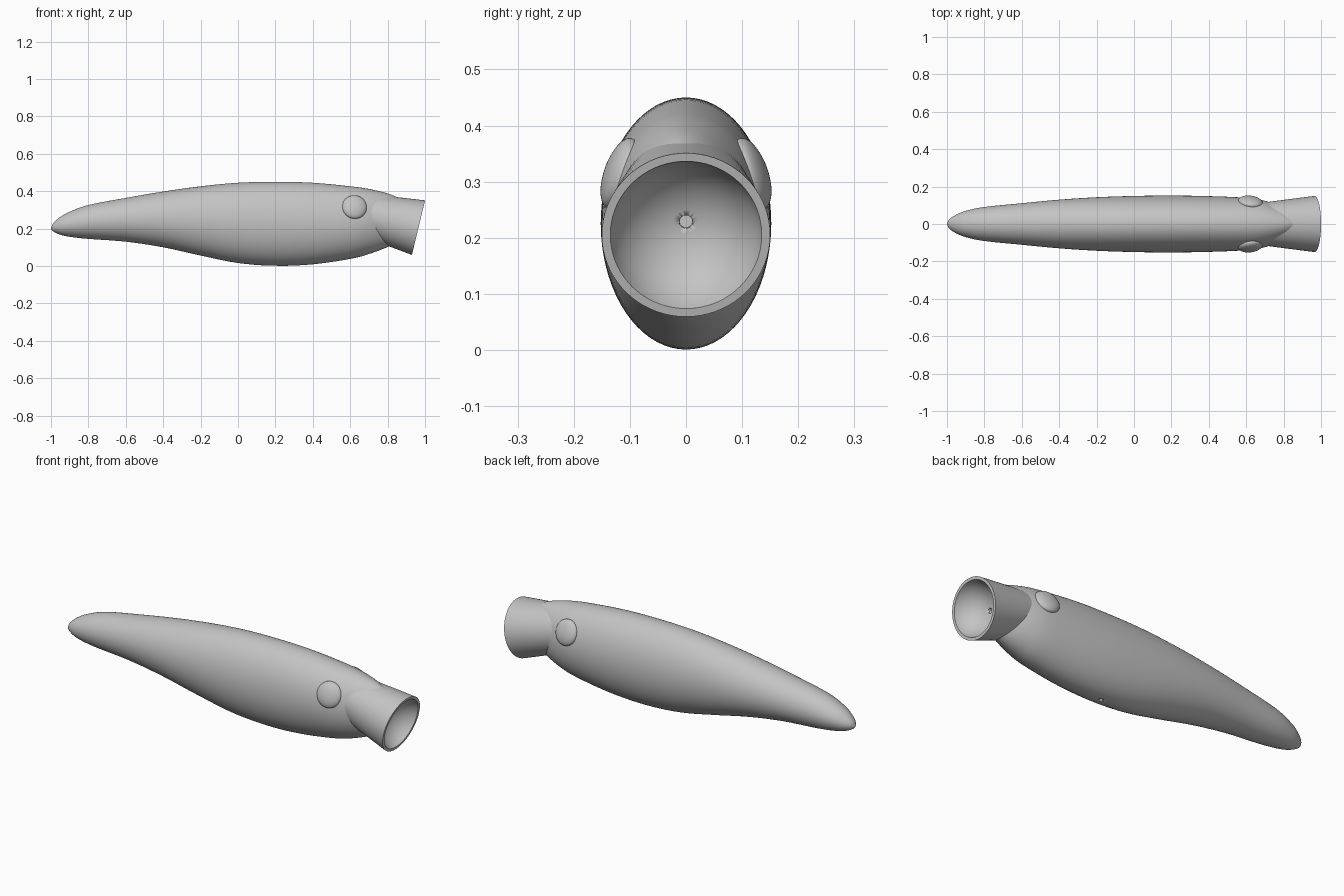
import bpy, bmesh, math
from mathutils import Vector, Matrix

cube = bpy.data.objects.get("Cube")
if cube:
    bpy.data.objects.remove(cube, do_unlink=True)

grey = bpy.data.materials.new("plain_grey")
grey.use_nodes = True
grey.diffuse_color = (0.55, 0.55, 0.55, 1)
grey.node_tree.nodes["Principled BSDF"].inputs["Base Color"].default_value = (0.55, 0.55, 0.55, 1)


def finish(name, bm, angle=35):
    bmesh.ops.recalc_face_normals(bm, faces=bm.faces)
    mesh = bpy.data.meshes.new(name)
    bm.to_mesh(mesh)
    bm.free()
    mesh.materials.append(grey)
    obj = bpy.data.objects.new(name, mesh)
    bpy.context.collection.objects.link(obj)
    activate(obj)
    bpy.ops.object.shade_smooth_by_angle(angle=math.radians(angle))
    return obj


def activate(obj):
    bpy.ops.object.select_all(action='DESELECT')
    obj.select_set(True)
    bpy.context.view_layer.objects.active = obj


def loft(rings, closed=False):
    """Skin a list of equal rings; cap both ends unless the loop closes."""
    bm = bmesh.new()
    loops = [[bm.verts.new(p) for p in ring] for ring in rings]
    pairs = list(zip(loops, loops[1:])) + ([(loops[-1], loops[0])] if closed else [])
    n = len(loops[0])
    for a, b in pairs:
        for i in range(n):
            j = (i + 1) % n
            bm.faces.new((a[i], a[j], b[j], b[i]))
    if not closed:
        bm.faces.new(loops[0])
        bm.faces.new(loops[-1])
    return bm


def catmull(pts, steps):
    """Smooth curve through the given stations."""
    p = [Vector(v) for v in pts]
    p = [2 * p[0] - p[1]] + p + [2 * p[-1] - p[-2]]
    out = []
    for a, b, c, d in zip(p, p[1:], p[2:], p[3:]):
        for s in range(steps):
            t = s / steps
            out.append(0.5 * (2 * b + (c - a) * t + (2 * a - 5 * b + 4 * c - d) * t**2
                              + (3 * b - a - 3 * c + d) * t**3))
    return out + [p[-2]]


def drill(target, centre, axis, radius, length):
    bm = bmesh.new()
    rot = Vector(axis).to_track_quat('Z', 'Y').to_matrix().to_4x4()
    bmesh.ops.create_cone(bm, cap_ends=True, segments=24, radius1=radius, radius2=radius,
                          depth=length, matrix=Matrix.Translation(centre) @ rot)
    cutter = finish("drill_helper", bm)
    cutter.hide_render = True
    activate(target)
    mod = target.modifiers.new("hole", 'BOOLEAN')
    mod.operation, mod.object, mod.solver = 'DIFFERENCE', cutter, 'EXACT'
    bpy.ops.object.modifier_apply(modifier=mod.name)
    bpy.data.objects.remove(cutter, do_unlink=True)


# Body: elliptical sections given as x, top, bottom, half width
stations = [(-1, .206, .196, .004), (-.985, .232, .183, .027), (-.95, .262, .167, .05),
            (-.9, .290, .156, .070), (-.8, .326, .145, .091), (-.6, .364, .130, .111),
            (-.4, .398, .100, .130), (-.2, .426, .056, .143), (0, .445, .016, .150),
            (.2, .450, .001, .152), (.4, .445, .009, .149), (.6, .426, .038, .140),
            (.7, .412, .064, .124), (.8, .388, .102, .088), (.86, .364, .14, .05)]
N = 72
rings = []
for x, top, low, half in catmull(stations, 5):
    mid, tall = (top + low) / 2, (top - low) / 2
    rings.append([(x, half * math.cos(k * math.tau / N), mid + tall * math.sin(k * math.tau / N))
                  for k in range(N)])
body = finish("body", loft(rings))
drill(body, (.2, 0, 0), (0, 0, 1), .009, .12)

# Cupped collar: closed profile (distance along axis, radius) turned round a tilted axis
rim, axis = Vector((.965, 0, .205)), Vector((.972, 0, -.235)).normalized()
side, up = Vector((0, 1, 0)), axis.cross(Vector((0, 1, 0)))
depth, inner = .1, .135
sphere = (inner**2 + depth**2) / (2 * depth)
sweep = math.asin(inner / sphere)
bowl = [(sphere - depth - sphere * math.cos(sweep * s / 16), sphere * math.sin(sweep * s / 16))
        for s in range(16, 0, -1)] + [(-depth, .0005)]
profile = [(-.27, .0005), (-.27, .116), (-.13, .134), (0, .15)] + bowl
turned = [[rim + axis * a + r * (side * math.cos(k * math.tau / N) + up * math.sin(k * math.tau / N))
           for k in range(N)] for a, r in profile]
collar = finish("cupped_collar", loft(turned))
drill(collar, rim - axis * depth, axis, .012, .06)

# Eyes: flattened domes following the flanks
for label, s in (("right", -1), ("left", 1)):
    bm = bmesh.new()
    turn = Vector((.13, s * .93, .33)).to_track_quat('Z', 'Y').to_matrix().to_4x4()
    place = Matrix.Translation((.623, s * .118, .315)) @ turn @ Matrix.Diagonal((.066, .066, .027, 1))
    bmesh.ops.create_uvsphere(bm, u_segments=40, v_segments=20, radius=1, matrix=place)
    finish(label + "_eye", bm, 60)
